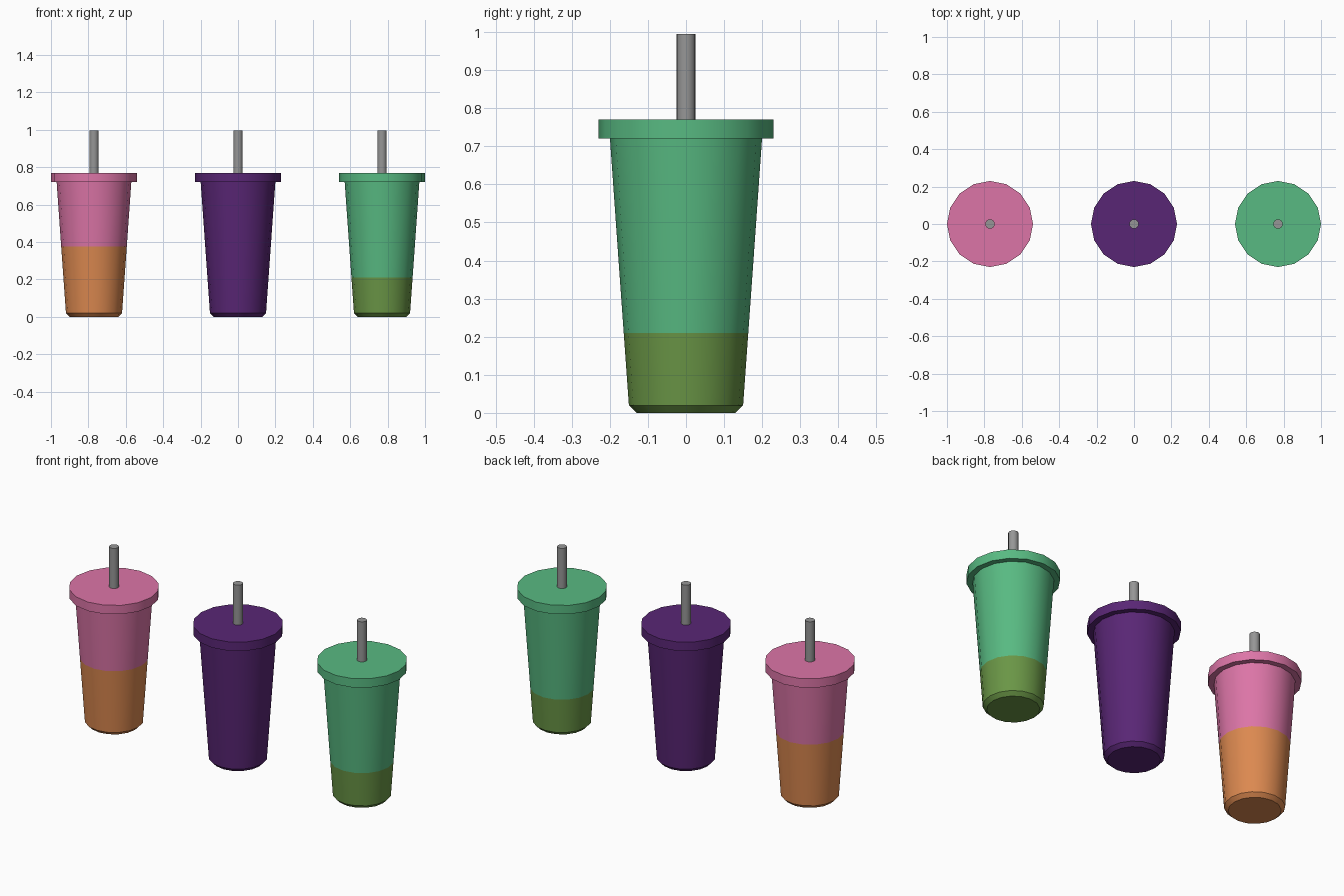
import bpy, bmesh, math

if "Cube" in bpy.data.objects:
    bpy.data.objects.remove(bpy.data.objects["Cube"])


def material(name, r, g, b):
    def lin(c):
        c /= 255
        return c / 12.92 if c <= 0.04045 else ((c + 0.055) / 1.055) ** 2.4
    m = bpy.data.materials.new(name)
    m.diffuse_color = (lin(r), lin(g), lin(b), 1)
    m.use_nodes = True
    m.node_tree.nodes["Principled BSDF"].inputs["Base Color"].default_value = m.diffuse_color
    return m


pink = material("pink", 220, 117, 167)
orange = material("orange", 220, 137, 80)
purple = material("purple", 89, 38, 117)
green = material("green", 88, 186, 130)
olive = material("olive", 106, 150, 70)
grey = material("straw grey", 150, 150, 150)


def lathe(name, profile, sides, x, mats, split=None):
    """Revolve (radius, z) points, cap both ends; faces below split use the second material."""
    bm = bmesh.new()
    rings = [[bm.verts.new((r * math.cos(2 * math.pi * i / sides),
                            r * math.sin(2 * math.pi * i / sides), z))
              for i in range(sides)] for r, z in profile]
    for a, b in zip(rings, rings[1:]):
        for i in range(sides):
            j = (i + 1) % sides
            bm.faces.new((a[i], a[j], b[j], b[i]))
    bm.faces.new(rings[0][::-1])
    bm.faces.new(rings[-1])
    if split:
        for f in bm.faces:
            if f.calc_center_median().z < split:
                f.material_index = 1
    me = bpy.data.meshes.new(name)
    bm.to_mesh(me)
    bm.free()
    ob = bpy.data.objects.new(name, me)
    bpy.context.collection.objects.link(ob)
    ob.location.x = x
    for m in mats:
        me.materials.append(m)
    # smooth walls, crisp rims
    bpy.ops.object.select_all(action='DESELECT')
    ob.select_set(True)
    bpy.context.view_layer.objects.active = ob
    bpy.ops.object.shade_smooth_by_angle(angle=math.radians(30))
    return ob


def wall_radius(z):
    return 0.15 + 0.05 * (z - 0.02) / 0.70


# three tumblers: position, main colour, lower band colour and height
cups = [("left", -0.77, pink, orange, 0.375),
        ("middle", 0.0, purple, None, None),
        ("right", 0.77, green, olive, 0.21)]

for side, x, main, band, split in cups:
    # tapered cup with chamfered foot
    profile = [(0.13, 0), (0.15, 0.02)]
    if split:
        profile.append((wall_radius(split), split))
    profile.append((0.20, 0.725))
    lathe(side + "_cup", profile, 16, x, [main, band] if band else [main], split)
    # flat overhanging lid
    lathe(side + "_lid", [(0.23, 0.72), (0.23, 0.77)], 16, x, [main])
    # straw
    lathe(side + "_straw", [(0.025, 0.76), (0.025, 0.995)], 16, x, [grey])
